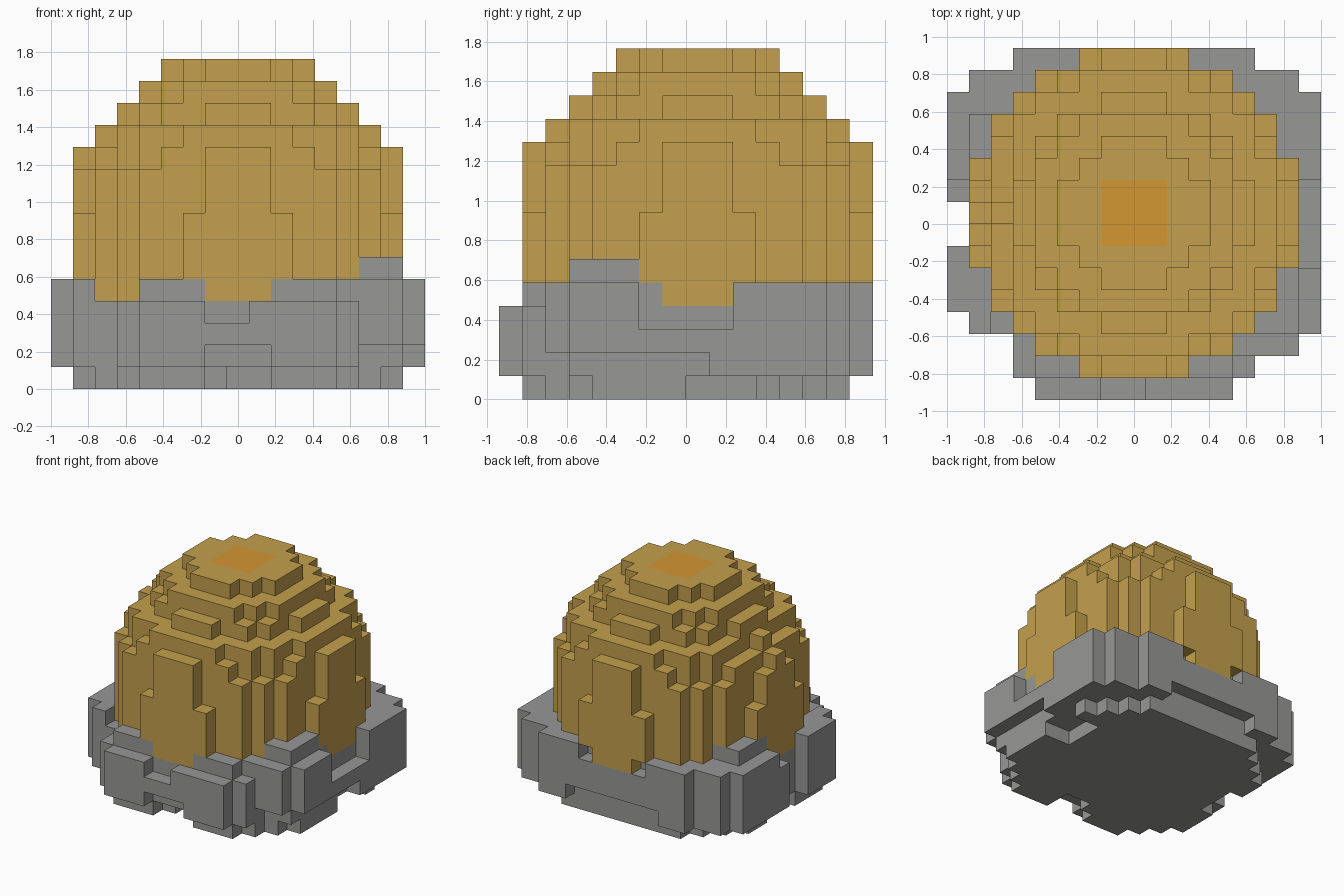
import bpy
import bmesh
from mathutils import Vector

cube = bpy.data.objects.get("Cube")
if cube:
    bpy.data.objects.remove(cube, do_unlink=True)

V = 2 / 17  # block size


def material(name, rgb):
    mat = bpy.data.materials.new(name)
    mat.use_nodes = True
    color = (*rgb, 1)
    mat.diffuse_color = color
    mat.node_tree.nodes["Principled BSDF"].inputs["Base Color"].default_value = color
    return mat


GOLD = material("gold", (0.55, 0.35, 0.074))
ORANGE = material("orange", (0.65, 0.31, 0.033))
GREY = material("grey", (0.31, 0.31, 0.305))

# Dome: squared radius limit of each block layer, from the top down
DOME_TOP = {14: 10, 13: 20, 12: 28, 11: 41, 10: 50, 9: 52, 8: 52}


def in_dome(i, j, k):
    if k < 3 or k > 14:
        return False
    if k == 10 and abs(i) + abs(j) > 9:
        return False
    if j != 0 and (i, k) in ((-7, 10), (-6, 11)):  # narrow ridge on one side
        return False
    if k == 4 and j == 7 and abs(i) == 2:  # gaps beside the back notch
        return False
    return i * i + j * j <= DOME_TOP.get(k, 54)


# Base outline: half width of each row, front to back, with uneven corners
def row_width(i, j):
    if j == -8:
        return 4
    if j in (-7, 7):
        return 5
    if j == 6:
        return 7
    if i < 0:
        if j == -6:
            return 5
        return 7 if j in (-5, -1, 0) else 8
    return 7 if j == -6 else 8


# Foot: cut-cornered slab with notches in its edges
def in_foot(i, j):
    depth = abs(j + 0.5)
    if abs(i) > 7 or depth > 7 or abs(i) + depth > 11:
        return False
    front_notch = (j == -7 and abs(i) <= 1) or (j == -6 and 0 <= i <= 1)
    side_notch = (i >= 6 and 0 <= j <= 2) or (i == -7 and -1 <= j <= 1)
    return not (front_notch or side_notch)


def in_base(i, j, k):
    if k == 5:  # raised stones on two opposite corners
        return (6 <= i <= 7 and -5 <= j <= -3) or (-7 <= i <= -6 and 2 <= j <= 4)
    if k > 5 or abs(i) > row_width(i, j):
        return False
    if k == 0:
        return in_foot(i, j)
    if k == 1:  # undercuts
        if (j == -8 and abs(i) <= 1) or (j == 7 and abs(i) <= 3):
            return False
        if (i == 8 and -5 <= j <= 0) or (i >= 6 and j == -6):
            return False
    if k == 3 and j == -8 and -1 <= i <= 0:
        return False
    if k >= 3 and i == 8 and -2 <= j <= 1:
        return False
    if k == 4:  # notches along the rim
        if j == -8 or (j == -7 and i == 5) or (j == 7 and abs(i) <= 2):
            return False
        if j == -7 and abs(i) <= 1:
            return False
        if abs(i) >= 7 and abs(j) <= 1:
            return False
        if -6 <= i <= -5 and j < 0:
            return False
    return True


cells = [(i, j, k) for i in range(-8, 9) for j in range(-8, 8) for k in range(15)]
base = {c for c in cells if in_base(*c)}
dome = {c for c in cells if in_dome(*c)} - base
solid = base | dome


def block_object(name, blocks, mats, rule):
    """Join blocks into one mesh, keeping only the exposed sides."""
    bm = bmesh.new()
    for block in sorted(blocks):
        center = Vector((block[0], block[1] + 0.5, block[2] + 0.5))
        for axis in range(3):
            for sign in (-1, 1):
                other = list(block)
                other[axis] += sign
                if tuple(other) in solid:
                    continue
                n, u, w = Vector(), Vector(), Vector()
                n[axis] = sign / 2
                u[(axis + 1) % 3] = sign / 2
                w[(axis + 2) % 3] = 1 / 2
                corners = (-u - w, u - w, u + w, -u + w)
                face = bm.faces.new([bm.verts.new((center + n + c) * V) for c in corners])
                face.material_index = rule(block, n)
    bmesh.ops.remove_doubles(bm, verts=bm.verts, dist=V / 100)
    mesh = bpy.data.meshes.new(name)
    bm.to_mesh(mesh)
    bm.free()
    for mat in mats:
        mesh.materials.append(mat)
    obj = bpy.data.objects.new(name, mesh)
    bpy.context.collection.objects.link(obj)


# Orange patch on the crown
def crown_patch(block, normal):
    i, j, k = block
    return int(k == 14 and normal.z > 0 and abs(i) <= 1 and abs(j) <= 1)


block_object("stone_base", base, [GREY], lambda block, normal: 0)
block_object("dome", dome, [GOLD, ORANGE], crown_patch)
